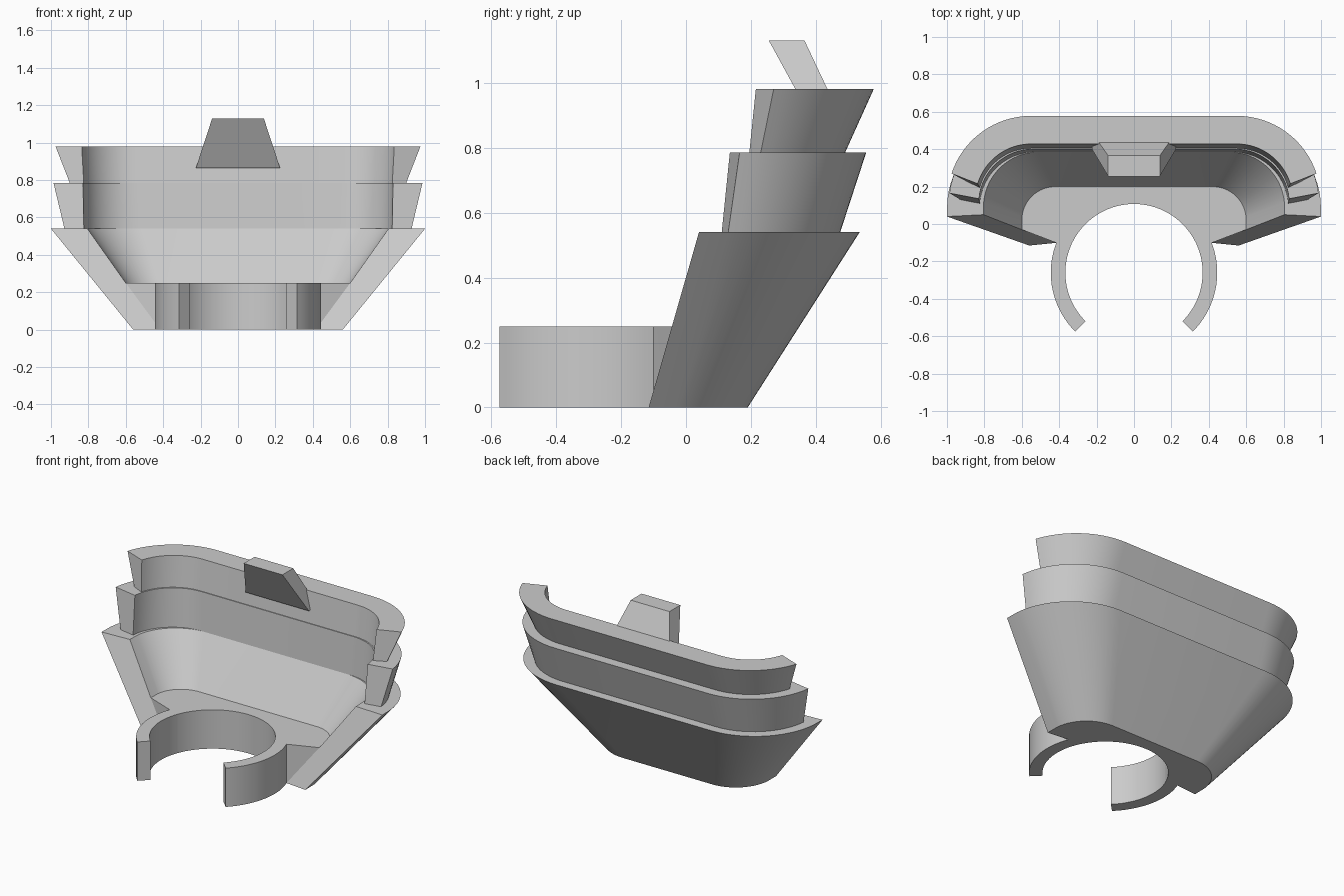
import bpy, bmesh
from math import sin, cos, asin, pi, radians

cube = bpy.data.objects.get("Cube")
if cube:
    bpy.data.objects.remove(cube)

grey = bpy.data.materials.new("light_grey")
grey.use_nodes = True
grey.diffuse_color = (0.6, 0.6, 0.6, 1)
grey.node_tree.nodes["Principled BSDF"].inputs["Base Color"].default_value = (0.6, 0.6, 0.6, 1)

ARC = 16
RING_Y, RING_IN, RING_OUT, RING_H = -0.26, 0.367, 0.445, 0.25
JOIN = 21  # angle where the clip arms meet the bucket


def outline(cx, cy, r, end_y, z):
    """Open U outline with rounded rear corners, from +x round the back to -x."""
    a0 = asin(max(0, (end_y - cy) / r))
    half = [(cx + r * cos(a0), end_y, z)]
    for i in range(1, ARC + 1):
        a = a0 + (pi / 2 - a0) * i / ARC
        half.append((cx + r * cos(a), cy + r * sin(a), z))
    return half + [(-x, y, h) for x, y, h in reversed(half)]


def ring_point(r, degrees, z):
    a = radians(degrees)
    return (r * cos(a), RING_Y + r * sin(a), z)


def finish(name, bm, smooth=True):
    bmesh.ops.remove_doubles(bm, verts=bm.verts, dist=1e-5)
    bmesh.ops.recalc_face_normals(bm, faces=bm.faces)
    mesh = bpy.data.meshes.new(name)
    bm.to_mesh(mesh)
    bm.free()
    mesh.materials.append(grey)
    ob = bpy.data.objects.new(name, mesh)
    bpy.context.collection.objects.link(ob)
    if smooth:
        bpy.ops.object.select_all(action="DESELECT")
        ob.select_set(True)
        bpy.context.view_layer.objects.active = ob
        bpy.ops.object.shade_smooth_by_angle(angle=radians(25))
    return ob


def add_rows(bm, rows):
    return [[bm.verts.new(p) for p in row] for row in rows]


def bridge(bm, a, b):
    for i in range(len(a) - 1):
        bm.faces.new((a[i], a[i + 1], b[i + 1], b[i]))


def band(name, rows):
    """Solid wall whose section is the closed loop of the rows."""
    bm = bmesh.new()
    rows = add_rows(bm, rows)
    for a, b in zip(rows, rows[1:] + rows[:1]):
        bridge(bm, a, b)
    for end in (0, -1):
        bm.faces.new([row[end] for row in rows])
    return finish(name, bm)


# Flared bucket with a raised floor and a round notch at the front
def front_path(z):
    inner = [ring_point(RING_IN, 180 - JOIN - (180 - 2 * JOIN) * i / 32, z) for i in range(33)]
    return [ring_point(RING_OUT, 180 - JOIN, z)] + inner + [ring_point(RING_OUT, JOIN, z)]


bm = bmesh.new()
walls = add_rows(bm, [
    outline(0.32, -0.05, 0.24, -0.115, 0),
    outline(0.55, 0.085, 0.45, 0.04, 0.54),
    outline(0.51, 0.09, 0.295, 0.05, 0.54),
    outline(0.42, 0.02, 0.18, -0.03, RING_H),
])
low, high = add_rows(bm, [front_path(0), front_path(RING_H)])
for a, b in zip(walls, walls[1:]):
    bridge(bm, a, b)
bridge(bm, low, high)
bm.faces.new(walls[0] + low)
bm.faces.new(walls[3] + high)
for end, near in ((0, -1), (-1, 0)):
    bm.faces.new([row[end] for row in walls] + [low[near]])
    bm.faces.new((low[near], walls[3][end], high[near]))
finish("bucket", bm)

# Two stacked rim tiers
band("middle_tier", [
    outline(0.545, 0.09, 0.385, 0.13, 0.54),
    outline(0.545, 0.11, 0.445, 0.165, 0.785),
    outline(0.54, 0.11, 0.29, 0.135, 0.785),
    outline(0.53, 0.09, 0.295, 0.11, 0.54),
])
band("upper_tier", [
    outline(0.55, 0.125, 0.365, 0.23, 0.785),
    outline(0.55, 0.13, 0.448, 0.27, 0.98),
    outline(0.55, 0.13, 0.298, 0.215, 0.98),
    outline(0.55, 0.12, 0.285, 0.195, 0.785),
])

# Open clip ring arms
for side, name in ((1, "left_clip_arm"), (-1, "right_clip_arm")):
    rows = []
    for r, z in ((RING_IN, 0), (RING_OUT, 0), (RING_OUT, RING_H), (RING_IN, RING_H)):
        pts = [ring_point(r, -45 + (JOIN + 45) * i / 18, z) for i in range(19)]
        rows.append([(side * x, y, h) for x, y, h in pts])
    band(name, rows)

# Slanted tab on the back wall
bm = bmesh.new()
bottom, top = add_rows(bm, [
    [(x, y, 0.865) for x, y in ((-0.225, 0.4), (0.225, 0.4), (0.225, 0.49), (-0.225, 0.49))],
    [(x, y, 1.13) for x, y in ((-0.138, 0.255), (0.138, 0.255), (0.138, 0.365), (-0.138, 0.365))],
])
bridge(bm, bottom + bottom[:1], top + top[:1])
bm.faces.new(bottom)
bm.faces.new(top)
finish("rear_tab", bm, smooth=False)
